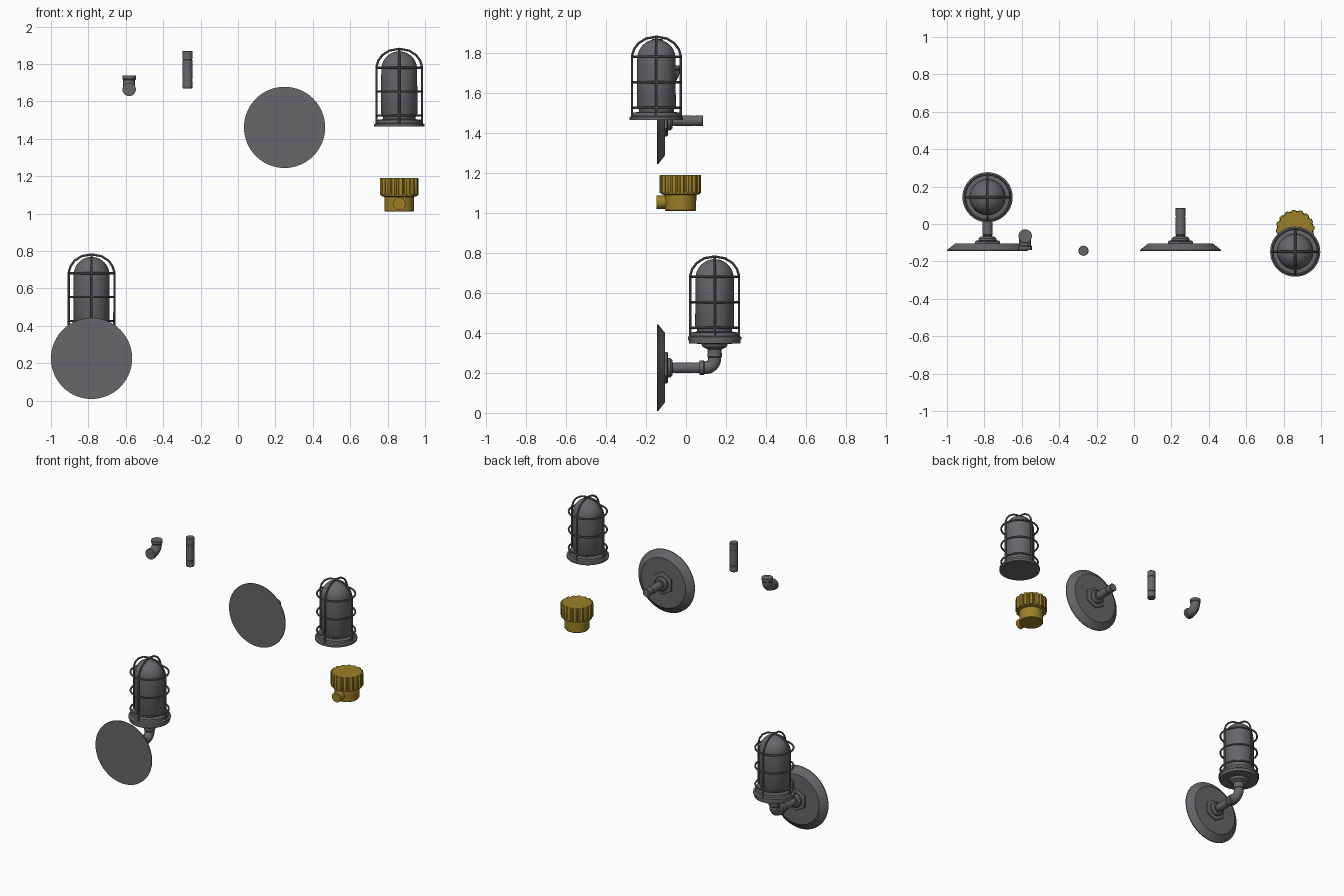
import bpy, bmesh, math
from mathutils import Vector

if "Cube" in bpy.data.objects:
    bpy.data.objects.remove(bpy.data.objects["Cube"])


def material(name, rgb):
    m = bpy.data.materials.new(name)
    m.diffuse_color = (*rgb, 1)
    m.use_nodes = True
    m.node_tree.nodes["Principled BSDF"].inputs["Base Color"].default_value = m.diffuse_color
    return m


GREY = material("dark_grey_metal", (0.135, 0.135, 0.147))
BRASS = material("brass", (0.33, 0.215, 0.022))


def finish(ob, mat):
    ob.data.materials.append(mat)
    bpy.ops.object.select_all(action='DESELECT')
    ob.select_set(True)
    bpy.context.view_layer.objects.active = ob
    if ob.type == 'CURVE':
        bpy.ops.object.convert(target='MESH')
    bpy.ops.object.shade_smooth_by_angle(angle=math.radians(35))


def lathe(name, profile, loc, axis='Z', seg=48, mat=GREY, phase=0, groove=0):
    """Turn (radius, height) points round an axis; groove cuts two of every five steps."""
    bm = bmesh.new()
    rings = []
    for r, h in profile:
        if r == 0:
            pts = [(0, 0)]
        else:
            pts = []
            for i in range(seg):
                a = phase + 2 * math.pi * i / seg
                rr = r - (groove if i % 5 > 2 else 0)
                pts.append((rr * math.cos(a), rr * math.sin(a)))
        rings.append([bm.verts.new((u, v, h) if axis == 'Z' else (u, h, v)) for u, v in pts])
    for a, b in zip(rings, rings[1:]):
        for i in range(seg):
            j = (i + 1) % seg
            if len(a) == 1:
                bm.faces.new((a[0], b[i], b[j]))
            elif len(b) == 1:
                bm.faces.new((a[i], a[j], b[0]))
            else:
                bm.faces.new((a[i], a[j], b[j], b[i]))
    for ring in (rings[0], rings[-1]):
        if len(ring) > 1:
            bm.faces.new(ring)
    bmesh.ops.recalc_face_normals(bm, faces=bm.faces)
    me = bpy.data.meshes.new(name)
    bm.to_mesh(me)
    bm.free()
    ob = bpy.data.objects.new(name, me)
    ob.location = loc
    bpy.context.collection.objects.link(ob)
    finish(ob, mat)


def tube(name, pts, radius, loc, cyclic=False, res=2):
    """Round bar along a path of points."""
    cu = bpy.data.curves.new(name, 'CURVE')
    cu.dimensions = '3D'
    cu.bevel_depth = radius
    cu.bevel_resolution = res
    cu.use_fill_caps = True
    sp = cu.splines.new('POLY')
    sp.points.add(len(pts) - 1)
    for p, q in zip(sp.points, pts):
        p.co = (*q, 1)
    sp.use_cyclic_u = cyclic
    ob = bpy.data.objects.new(name, cu)
    ob.location = loc
    bpy.context.collection.objects.link(ob)
    finish(ob, GREY)


def caged_lamp(name, x, y, z):
    # stepped base, then glass with rounded top
    lathe(name + "_base", [(0, 0), (0.134, 0), (0.134, 0.014), (0.121, 0.019), (0.119, 0.036),
                           (0.09, 0.04), (0, 0.04)], (x, y, z))
    dome = [(0.096 * math.cos(t * math.pi / 20), 0.305 + 0.098 * math.sin(t * math.pi / 20))
            for t in range(10)]
    lathe(name + "_glass", [(0, 0.03), (0.088, 0.03), (0.088, 0.052), (0.097, 0.068)] + dome
          + [(0, 0.403)], (x, y, z))
    # cage: three rings and two hoops crossing at the top
    for k, h in enumerate((0.06, 0.188, 0.315)):
        ring = [(0.122 * math.cos(a * math.pi / 12), 0.122 * math.sin(a * math.pi / 12), h)
                for a in range(24)]
        tube(f"{name}_cage_ring_{k + 1}", ring, 0.006, (x, y, z), True)
    half = [(0.122, 0.01), (0.122, 0.32), (0.112, 0.353), (0.09, 0.383), (0.052, 0.407), (0, 0.416)]
    hoop = half + [(-r, h) for r, h in half[-2::-1]]
    tube(name + "_cage_hoop_x", [(r, 0, h) for r, h in hoop], 0.006, (x, y, z))
    tube(name + "_cage_hoop_y", [(0, r, h) for r, h in hoop], 0.006, (x, y, z))


def wall_plate(name, x, z):
    # bevelled round plate, hex flange, collar
    lathe(name + "_disc", [(0.217, -0.145), (0.217, -0.139), (0.172, -0.104)], (x, 0, z), 'Y', 64)
    lathe(name + "_hex_flange", [(0.078, -0.106), (0.078, -0.094), (0.07, -0.089)], (x, 0, z),
          'Y', 6, phase=math.pi / 6)
    lathe(name + "_collar", [(0.048, -0.09), (0.048, -0.078), (0.038, -0.068)], (x, 0, z), 'Y', 32)


def pipe(name, loc, length, axis):
    # plain pipe with a thin groove near each end
    p = []
    for h in (0.045, length - 0.045):
        p += [(0.027, h - 0.003), (0.024, h - 0.002), (0.024, h + 0.002), (0.027, h + 0.003)]
    lathe(name, [(0.025, 0), (0.027, 0.002)] + p + [(0.027, length - 0.002), (0.025, length)],
          loc, axis, 32)


def elbow(name, x, y, z):
    # bend from -y to +z, centre lines meeting at (x, y, z)
    n, r = 10, 0.045
    bend = [(0, -r + r * math.sin(t * math.pi / 2 / n), r - r * math.cos(t * math.pi / 2 / n))
            for t in range(n + 1)]
    tube(name + "_bend", [(0, -0.07, 0)] + bend + [(0, 0, 0.07)], 0.032, (x, y, z), res=6)
    lathe(name + "_side_collar", [(0.036, -0.076), (0.036, -0.055), (0.032, -0.05)], (x, y, z), 'Y', 32)
    lathe(name + "_top_collar", [(0.032, 0.05), (0.036, 0.055), (0.036, 0.074)], (x, y, z), 'Z', 32)


# assembled wall lamp
AX, AZ = -0.783, 0.226
wall_plate("assembled_plate", AX, AZ)
pipe("assembled_pipe", (AX, -0.105, AZ), 0.19, 'Y')
elbow("assembled_elbow", AX, 0.143, AZ)
lathe("assembled_lamp_mount", [(0.033, 0.29), (0.036, 0.318), (0.06, 0.33), (0.066, 0.345),
                               (0.128, 0.347), (0.13, 0.366)], (AX, 0.143, 0))
caged_lamp("assembled_lamp", AX, 0.143, 0.366)

# loose parts
elbow("loose_elbow", -0.582, -0.064, 1.664)
pipe("loose_pipe", (-0.27, -0.143, 1.67), 0.2, 'Z')
wall_plate("loose_plate", 0.249, 1.461)
pipe("loose_plate_pipe", (0.249, -0.105, 1.461), 0.19, 'Y')
caged_lamp("loose_lamp", 0.862, -0.148, 1.465)

# brass junction box: body, ribbed cap, side port
BX, BY = 0.862, -0.028
lathe("brass_body", [(0.074, 1.01), (0.078, 1.014), (0.08, 1.09), (0.098, 1.094), (0.098, 1.105)],
      (BX, BY, 0), mat=BRASS)
lathe("brass_ribbed_cap", [(0.104, 1.1), (0.104, 1.185), (0.101, 1.19)], (BX, BY, 0), seg=80,
      mat=BRASS, groove=0.009)
lathe("brass_side_port", [(0.033, -0.148), (0.033, -0.06)], (BX, 0, 1.053), 'Y', 32, mat=BRASS)
